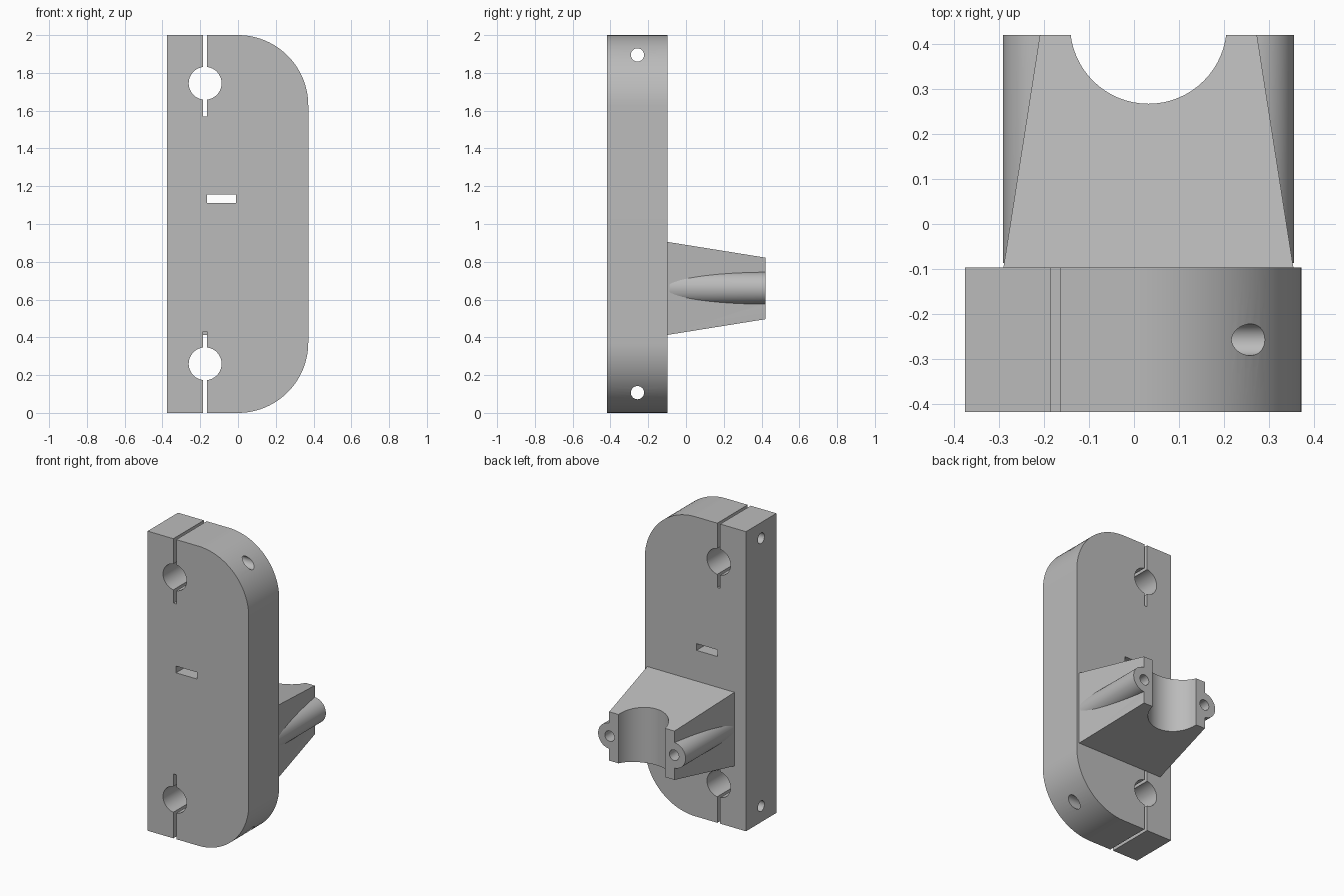
import bpy, bmesh, math
from mathutils import Matrix, Vector

cube = bpy.data.objects.get("Cube")
if cube:
    bpy.data.objects.remove(cube, do_unlink=True)

grey = bpy.data.materials.new("plain grey")
grey.use_nodes = True
GREY = (0.5, 0.5, 0.5, 1)
grey.diffuse_color = GREY
grey.node_tree.nodes["Principled BSDF"].inputs["Base Color"].default_value = GREY


def add_object(name, bm):
    bmesh.ops.recalc_face_normals(bm, faces=bm.faces)
    mesh = bpy.data.meshes.new(name)
    bm.to_mesh(mesh)
    bm.free()
    mesh.materials.append(grey)
    obj = bpy.data.objects.new(name, mesh)
    bpy.context.collection.objects.link(obj)
    return obj


def box(name, low, high):
    low, high = Vector(low), Vector(high)
    bm = bmesh.new()
    bmesh.ops.create_cube(bm, size=1, matrix=Matrix.Translation((low + high) / 2)
                          @ Matrix.Diagonal((*(high - low), 1)))
    return add_object(name, bm)


def rod(name, start, end, radius, segments=64):
    start, end = Vector(start), Vector(end)
    axis = end - start
    turn = axis.to_track_quat("Z", "Y").to_matrix().to_4x4()
    bm = bmesh.new()
    bmesh.ops.create_cone(bm, cap_ends=True, segments=segments, radius1=radius,
                          radius2=radius, depth=axis.length,
                          matrix=Matrix.Translation((start + end) / 2) @ turn)
    return add_object(name, bm)


def combine(target, tool, operation="DIFFERENCE"):
    mod = target.modifiers.new(tool.name, "BOOLEAN")
    mod.operation, mod.solver, mod.object = operation, "EXACT", tool
    bpy.context.view_layer.objects.active = target
    bpy.ops.object.modifier_apply(modifier=mod.name)
    bpy.data.objects.remove(tool, do_unlink=True)


FRONT, BACK, END = -0.418, -0.097, 0.42
LEFT, RIGHT, R = -0.375, 0.372, 0.372

# Clamp plate: square on one side, large round corners on the other
profile = [(LEFT, 2), (LEFT, 0)]
for centre_z, first in ((R, -90), (2 - R, 0)):
    for i in range(25):
        a = math.radians(first + i * 90 / 24)
        profile.append((RIGHT - R + R * math.cos(a), centre_z + R * math.sin(a)))
bm = bmesh.new()
face = bm.faces.new([bm.verts.new((x, FRONT, z)) for x, z in profile])
ext = bmesh.ops.extrude_face_region(bm, geom=[face])
bmesh.ops.translate(bm, vec=(0, BACK - FRONT, 0),
                    verts=[v for v in ext["geom"] if isinstance(v, bmesh.types.BMVert)])
plate = add_object("clamp_plate", bm)

# Rod holes, clamping slits and cross bolt holes at both ends
for hole_z, slit, bolt_z in ((1.745, (1.57, 2.1), 1.895), (0.26, (-0.1, 0.43), 0.107)):
    combine(plate, rod("rod_hole", (-0.174, -0.6, hole_z), (-0.174, 0.1, hole_z), 0.087))
    combine(plate, box("slit", (-0.185, -0.6, slit[0]), (-0.163, 0.1, slit[1])))
    combine(plate, rod("bolt_hole", (-0.6, -0.257, bolt_z), (0.6, -0.257, bolt_z), 0.035, 40))
combine(plate, box("window", (-0.165, -0.6, 1.11), (-0.01, 0.1, 1.155)))

# Tapered bracket behind the plate
bm = bmesh.new()
bmesh.ops.create_cube(bm, size=1)
for v in bm.verts:
    at_end = v.co.y > 0
    half_x, half_z = (0.241, 0.163) if at_end else (0.322, 0.246)
    v.co = (0.032 + math.copysign(half_x, v.co.x), END if at_end else BACK,
            0.659 + math.copysign(half_z, v.co.z))
bracket = add_object("tapered_bracket", bm)

# Screw bosses on both sides, with blind holes, then the half-round cradle
for x in (-0.206, 0.27):
    combine(bracket, rod("boss", (x, BACK + 0.01, 0.66), (x, END, 0.66), 0.085), "UNION")
for x in (-0.206, 0.27):
    combine(bracket, rod("screw_hole", (x, 0.1, 0.66), (x, 0.6, 0.66), 0.035, 40))
combine(bracket, rod("cradle", (0.032, 0.441, 0.2), (0.032, 0.441, 1.2), 0.174))

# Smooth the round surfaces, keep edges sharp
for obj in (plate, bracket):
    bpy.ops.object.select_all(action="DESELECT")
    obj.select_set(True)
    bpy.context.view_layer.objects.active = obj
    bpy.ops.object.shade_smooth_by_angle(angle=math.radians(15))
